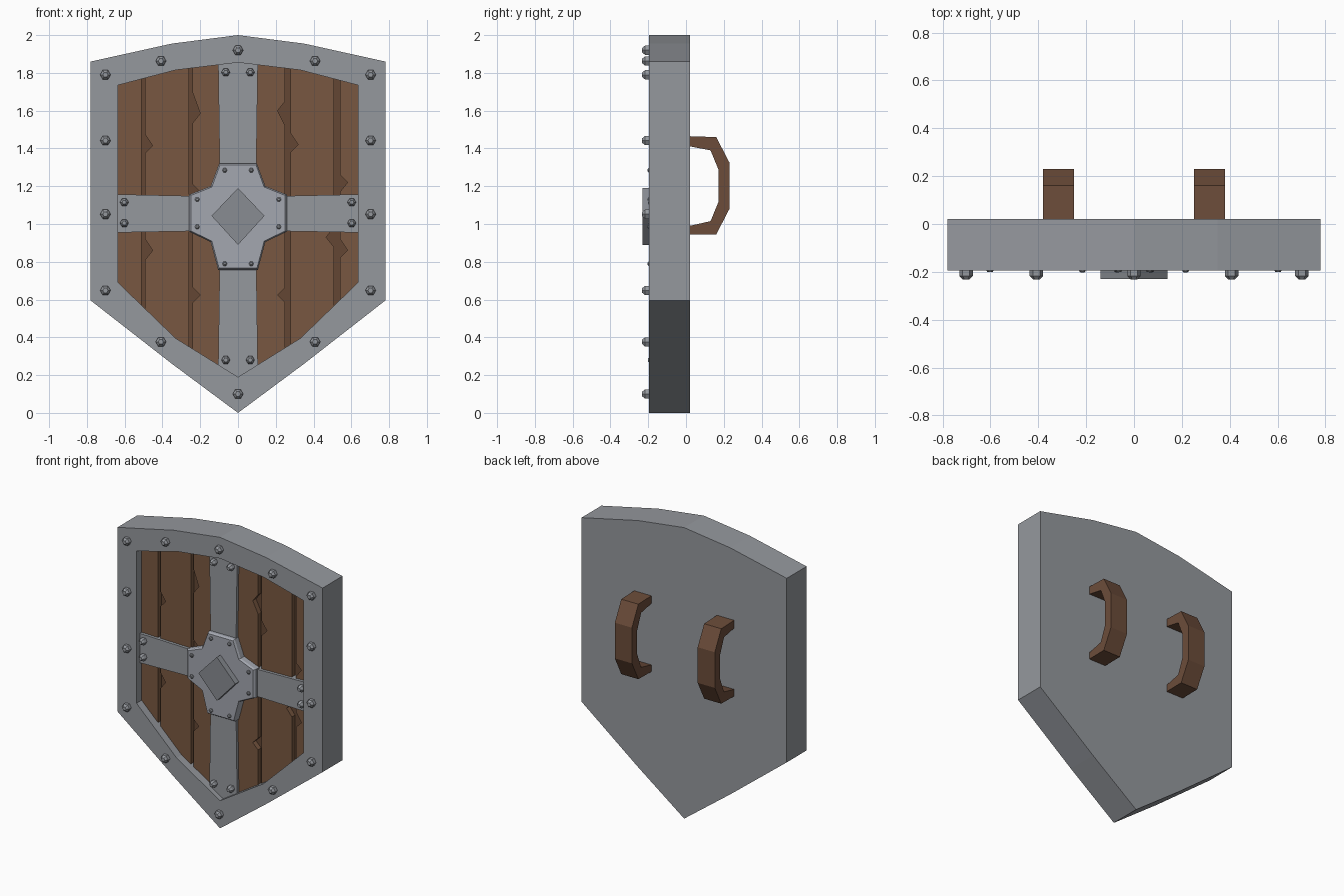
import bpy, bmesh, math

if "Cube" in bpy.data.objects:
    bpy.data.objects.remove(bpy.data.objects["Cube"])


def material(name, r, g, b):
    m = bpy.data.materials.new(name)
    m.diffuse_color = (r, g, b, 1)
    m.use_nodes = True
    m.node_tree.nodes["Principled BSDF"].inputs["Base Color"].default_value = m.diffuse_color
    return m


wood = material("wood", 0.19, 0.097, 0.053)
dark_wood = material("dark_wood", 0.125, 0.061, 0.034)
leather = material("leather", 0.15, 0.073, 0.042)
steel = material("steel", 0.30, 0.315, 0.34)
light_steel = material("light_steel", 0.37, 0.387, 0.435)
dark_steel = material("dark_steel", 0.25, 0.265, 0.29)


def make(name, bm, mat):
    bmesh.ops.recalc_face_normals(bm, faces=bm.faces)
    me = bpy.data.meshes.new(name)
    bm.to_mesh(me)
    bm.free()
    ob = bpy.data.objects.new(name, me)
    bpy.context.collection.objects.link(ob)
    me.materials.append(mat)
    return ob


def bridge(bm, a, b):
    for i in range(len(a)):
        j = (i + 1) % len(a)
        bm.faces.new((a[i], a[j], b[j], b[i]))


def layers(name, loops, mat=steel):
    """Closed solid skinned through a list of (xz outline, y)."""
    bm = bmesh.new()
    rings = [[bm.verts.new((x, y, z)) for x, z in pts] for pts, y in loops]
    for a, b in zip(rings, rings[1:]):
        bridge(bm, a, b)
    bm.faces.new(rings[0])
    bm.faces.new(rings[-1])
    return make(name, bm, mat)


def mirrored(half):
    """Half outline from top to bottom on +x, mirrored to a full loop."""
    return half + [(-x, z) for x, z in reversed(half) if x > 0]


OUTER = [(0, 2.0), (0.35, 1.955), (0.78, 1.86), (0.78, 0.595), (0.35, 0.26), (0, 0)]
INNER = [(0, 1.855), (0.33, 1.815), (0.635, 1.735), (0.635, 0.69), (0.33, 0.395), (0, 0.19)]
FRONT, FLOOR, PLANK, BAR, PLATE = -0.195, -0.105, -0.14, -0.16, -0.19


def edge_z(x, pts):
    """Height of the inner rim at x."""
    pts = sorted(pts)
    x = abs(x)
    for (xa, za), (xb, zb) in zip(pts, pts[1:]):
        if x <= xb + 1e-6:
            return za + (zb - za) * (x - xa) / (xb - xa)


def top_z(x):
    return edge_z(x, INNER[:3])


def bottom_z(x):
    return edge_z(x, INNER[3:])


# Shield body with a raised rim around a recess
layers("shield_body", [(mirrored(OUTER), 0.02), (mirrored(OUTER), FRONT),
                       (mirrored(INNER), FRONT), (mirrored(INNER), FLOOR + 0.02)])
layers("wood_backing", [(mirrored(INNER), FLOOR + 0.02), (mirrored(INNER), FLOOR)], dark_wood)


# Planks with chipped edges; each chip is (height of tip, length up, length down)
def plank(name, x0, x1, left=(), right=()):
    xs = [x0] + [b for b in (-0.33, 0, 0.33) if x0 < b < x1] + [x1]
    pts = [(x, bottom_z(x)) for x in xs]
    for z, up, down in right:
        pts += [(x1, z - down), (x1 - 0.04, z), (x1, z + up)]
    pts += [(x, top_z(x)) for x in reversed(xs)]
    for z, up, down in reversed(left):
        pts += [(x0, z + up), (x0 + 0.04, z), (x0, z - down)]
    layers(name, [(pts, FLOOR), (pts, PLANK)], wood)


plank("plank_1", -0.635, -0.51)
plank("plank_2", -0.492, -0.26, left=[(0.86, 0.06, 0.05), (1.415, 0.06, 0.04)])
plank("plank_3", -0.24, 0.25,
      left=[(0.625, 0.04, 0.04), (1.17, 0.04, 0.04), (1.585, 0.11, 0.05)],
      right=[(0.625, 0.04, 0.04), (1.6, 0.05, 0.08)])
plank("plank_4", 0.278, 0.507, left=[(1.42, 0.06, 0.04)], right=[(0.93, 0.05, 0.05)])
plank("plank_5", 0.54, 0.635, left=[(0.86, 0.06, 0.04), (1.22, 0.04, 0.05)])

# Crossing metal bars
vert = mirrored([(0, 1.855), (0.105, top_z(0.105)), (0.097, 1.3), (0.097, 0.8),
                 (0.105, bottom_z(0.105)), (0, 0.19)])
layers("vertical_bar", [(vert, FLOOR), (vert, BAR)])
for s, side in ((1, "right"), (-1, "left")):
    arm = [(s * 0.097, 1.145), (s * 0.635, 1.157), (s * 0.635, 0.955), (s * 0.097, 0.965)]
    layers("horizontal_bar_" + side, [(arm, FLOOR), (arm, BAR)])

# Centre plate with a chamfered edge, and its diamond boss
plate = mirrored([(0.1, 1.32), (0.145, 1.2), (0.26, 1.155), (0.26, 0.96), (0.145, 0.905), (0.105, 0.757)])
small = [(x * 0.955, 1.05 + (z - 1.05) * 0.97) for x, z in plate]
layers("centre_plate", [(plate, BAR + 0.02), (plate, BAR - 0.018), (small, PLATE)], light_steel)
diamond = mirrored([(0, 1.19), (0.14, 1.043), (0, 0.89)])
layers("centre_diamond", [(diamond, PLATE + 0.01), (diamond, -0.23)], dark_steel)


# Hexagonal bolts
def bolt(name, x, z, r, y, h):
    def ring(k):
        return [(x + k * r * math.cos(i * math.pi / 3), z + k * r * math.sin(i * math.pi / 3))
                for i in range(6)]
    layers(name, [(ring(1), y + 0.005), (ring(1), y - h * 0.6), (ring(0.5), y - h)])


def bolts(name, spots, r, y, h):
    for x, z in spots:
        for s in ((1, -1) if x else (1,)):
            bolt(name, s * x, z, r, y, h)


bolts("rim_bolt", [(0, 1.92), (0.408, 1.863), (0.702, 1.79), (0.702, 1.442), (0.702, 1.052),
                   (0.702, 0.648), (0.408, 0.376), (0, 0.1)], 0.028, FRONT, 0.037)
bolts("bar_bolt", [(0.065, 1.803), (0.065, 0.28), (0.602, 1.115), (0.602, 1.005)], 0.023, BAR, 0.04)
bolts("plate_bolt", [(0.07, 1.285), (0.07, 0.79), (0.216, 1.13), (0.216, 0.985)], 0.013, PLATE, 0.013)

# Rear handles: a (y, z) strap profile extruded in x
outer = [(0.01, 1.465), (0.16, 1.46), (0.23, 1.325), (0.23, 1.08), (0.16, 0.945), (0.01, 0.943)]
inner = [(0.01, 0.988), (0.13, 1.015), (0.173, 1.12), (0.173, 1.285), (0.13, 1.39), (0.01, 1.413)]
for s, side in ((1, "right"), (-1, "left")):
    bm = bmesh.new()
    a, b = [[bm.verts.new((s * x, y, z)) for y, z in outer + inner] for x in (0.25, 0.38)]
    bridge(bm, a, b)
    for v in (a, b):
        for i in range(5):
            bm.faces.new((v[i], v[i + 1], v[10 - i], v[11 - i]))
    make("handle_" + side, bm, leather)
